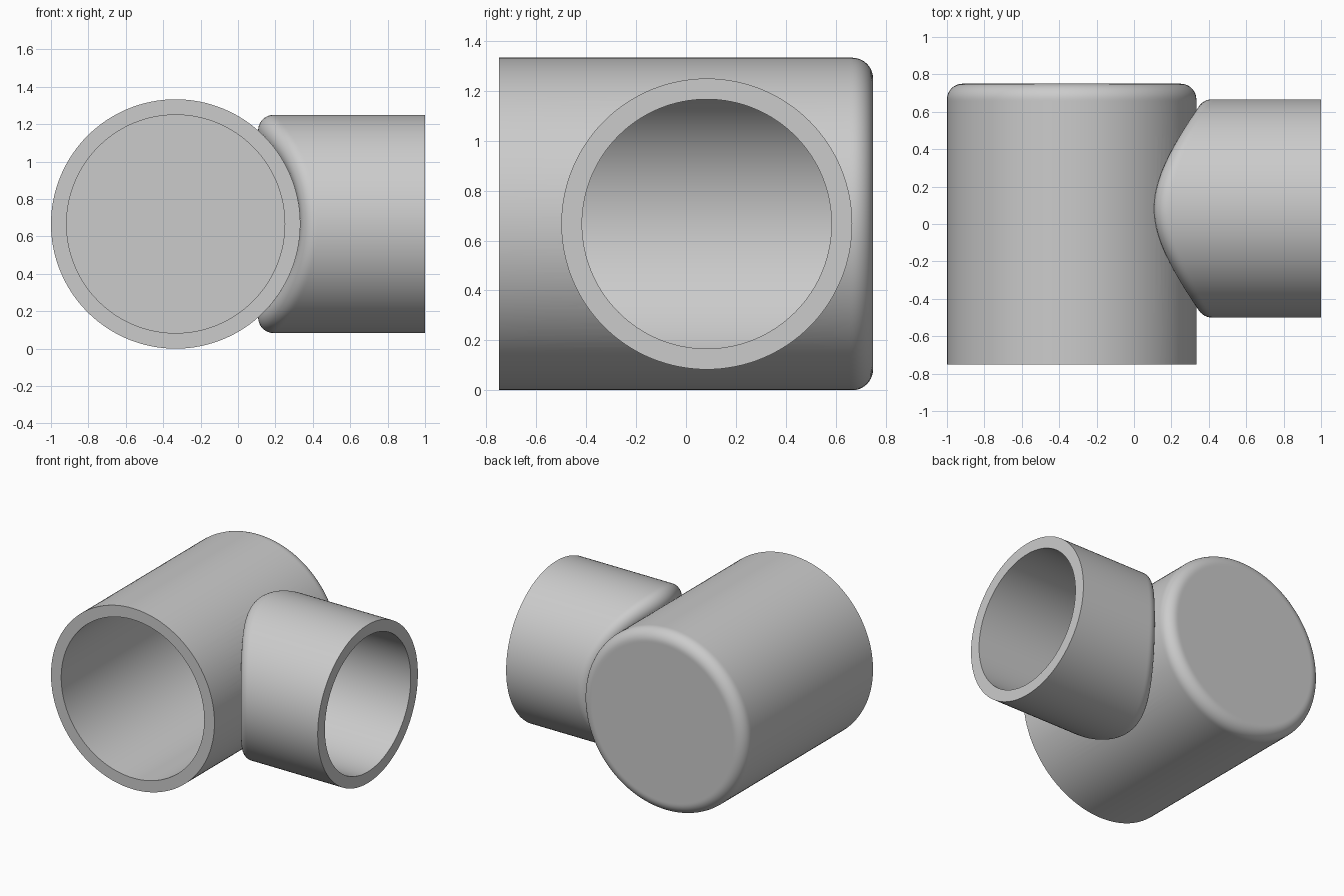
import bpy, bmesh
from math import sin, cos, sqrt, pi, radians

cube = bpy.data.objects.get("Cube")
if cube:
    bpy.data.objects.remove(cube)

SEG = 128                       # sides around each tube
WALL = 1 / 12                   # wall thickness and edge rounding radius
MAIN_R, MAIN_X, MID_Z = 2 / 3, -1 / 3, 2 / 3
SIDE_R, SIDE_Y = 7 / 12, 1 / 12
BORE_R = SIDE_R - WALL
HALF = 0.75                     # half length of the main tube

grey = bpy.data.materials.new("Light Grey")
grey.use_nodes = True
grey.diffuse_color = (0.6, 0.6, 0.6, 1)
grey.node_tree.nodes["Principled BSDF"].inputs["Base Color"].default_value = (0.6, 0.6, 0.6, 1)


def sweep(name, profile, place, closed=False):
    """Bridge one ring per profile point; place(r, along, angle) gives each position."""
    bm = bmesh.new()
    rings = [[bm.verts.new(place(r, a, 2 * pi * i / SEG)) for i in range(SEG)]
             for r, a in profile]
    pairs = list(zip(rings, rings[1:]))
    if closed:
        pairs.append((rings[-1], rings[0]))
    else:
        bm.faces.new(rings[0])
        bm.faces.new(rings[-1])
    for a, b in pairs:
        for i in range(SEG):
            j = (i + 1) % SEG
            bm.faces.new((a[i], a[j], b[j], b[i]))
    bmesh.ops.recalc_face_normals(bm, faces=bm.faces)
    mesh = bpy.data.meshes.new(name)
    bm.to_mesh(mesh)
    bm.free()
    mesh.materials.append(grey)
    obj = bpy.data.objects.new(name, mesh)
    bpy.context.collection.objects.link(obj)
    return obj


def main_point(r, y, t):
    return (MAIN_X + r * cos(t), y, MID_Z + r * sin(t))


def side_point(r, x, t):
    return (x, SIDE_Y + r * cos(t), MID_Z + r * sin(t))


def fitted_point(r, offset, t):
    # Offset is measured from the main tube's wall; None means the open mouth
    if offset is None:
        return side_point(r, 1, t)
    wall = MAIN_X + sqrt(MAIN_R ** 2 - (BORE_R * sin(t)) ** 2)
    return side_point(r, wall + offset, t)


# Quarter-round steps: 0 at the flat end, 1 at the straight wall
arc = [(sin(k * pi / 20), 1 - cos(k * pi / 20)) for k in range(11)]

# Main tube: open at the front, closed and rounded at the back
inner = MAIN_R - WALL
profile = [(inner, HALF - WALL), (inner, -HALF), (MAIN_R, -HALF),
           (MAIN_R, HALF - WALL - 0.01)]
profile += [(inner + WALL * u, HALF - WALL * v) for u, v in reversed(arc)]
profile.append((inner - 0.01, HALF))
main_tube = sweep("main_tube", profile, main_point)

# Cut the side bore through the main tube's wall
cutter = sweep("bore_cutter", [(BORE_R, -0.2), (BORE_R, 0.6)], side_point)
cutter.hide_render = True
mod = main_tube.modifiers.new("Bore", "BOOLEAN")
mod.operation = "DIFFERENCE"
mod.solver = "EXACT"
mod.object = cutter
bpy.context.view_layer.update()
cut = bpy.data.meshes.new_from_object(
    main_tube.evaluated_get(bpy.context.evaluated_depsgraph_get()))
main_tube.modifiers.clear()
main_tube.data = cut
bpy.data.objects.remove(cutter)

# Side tube: rounded end seated on the main tube, open mouth at the left
profile = [(BORE_R + WALL * u, WALL * v) for u, v in arc]
profile += [(SIDE_R, WALL + 0.01), (SIDE_R, None), (BORE_R, None)]
side_tube = sweep("side_tube", profile, fitted_point, closed=True)

# Smooth shading with sharp rims
bpy.ops.object.select_all(action="DESELECT")
for obj in (main_tube, side_tube):
    obj.select_set(True)
bpy.context.view_layer.objects.active = main_tube
bpy.ops.object.shade_smooth_by_angle(angle=radians(30))
